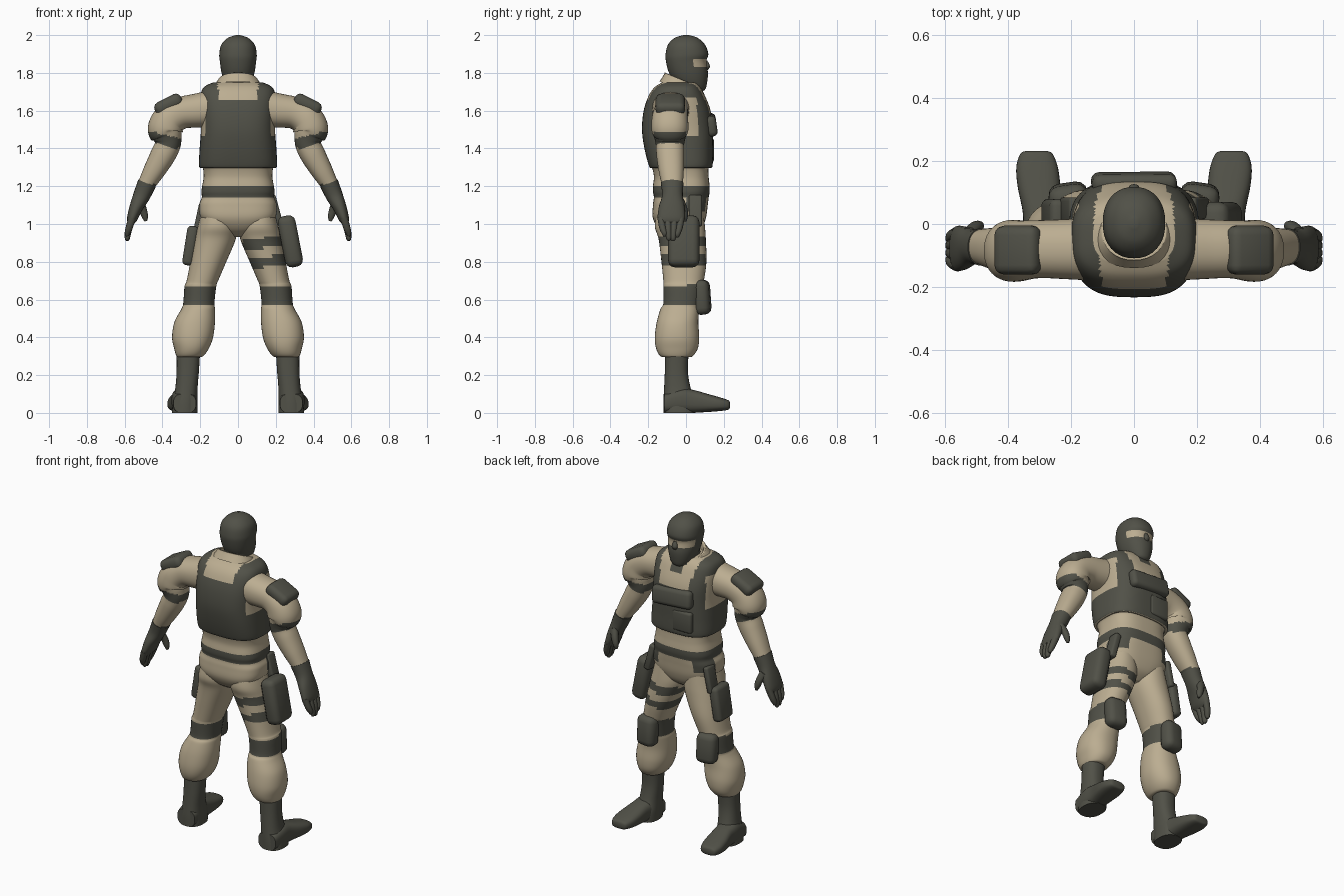
import bpy, bmesh, math
from mathutils import Vector, Matrix


def material(name, rgb):
    m = bpy.data.materials.new(name)
    m.diffuse_color = (*rgb, 1)
    return m


MATS = [material("tan cloth", (0.50, 0.42, 0.285)), material("dark gear", (0.082, 0.082, 0.064))]
TAN, DARK = 0, 1
X, Y, Z = Vector((1, 0, 0)), Vector((0, 1, 0)), Vector((0, 0, 1))


def finish(name, bm, rule):
    bmesh.ops.recalc_face_normals(bm, faces=bm.faces)
    for f in bm.faces:
        f.material_index = rule(f.calc_center_median()) if callable(rule) else rule
        f.smooth = True
    me = bpy.data.meshes.new(name)
    bm.to_mesh(me)
    bm.free()
    for m in MATS:
        me.materials.append(m)
    ob = bpy.data.objects.new(name, me)
    bpy.context.collection.objects.link(ob)
    bpy.context.view_layer.objects.active = ob
    ob.select_set(True)
    bpy.ops.object.shade_smooth_by_angle(angle=math.radians(50))
    ob.select_set(False)
    return ob


def spline(a, b, c, d, t):
    return 0.5 * (2*b + (c - a)*t + (2*a - 5*b + 4*c - d)*t*t + (3*b - a - 3*c + d)*t**3)


def loft(name, rings, rule, axes=None, power=2.2, sides=32, steps=5, cap=True, tilt=None):
    """Skin rings (x, y, z, half_u, half_v); without axes they follow the path."""
    n = len(rings)
    pts = []
    for i in range(n - 1):
        q = [rings[max(0, min(n - 1, i + k))] for k in (-1, 0, 1, 2)]
        for s in range(steps):
            pts.append([spline(*v, s / steps) for v in zip(*q)])
    pts.append(list(rings[-1]))
    bm = bmesh.new()
    rows = []
    for i, p in enumerate(pts):
        c = Vector(p[:3])
        if axes:
            u, v = axes
        else:
            t = Vector(pts[min(i + 1, len(pts) - 1)][:3]) - Vector(pts[max(i - 1, 0)][:3])
            v = Y
            u = v.cross(t).normalized()
        row = []
        for k in range(sides):
            a = 2 * math.pi * k / sides
            ca, sa = math.cos(a), math.sin(a)
            e = 2 / power
            co = c + u * p[3] * math.copysign(abs(ca)**e, ca) + v * p[4] * math.copysign(abs(sa)**e, sa)
            if tilt:
                co.z += tilt(co)
            row.append(bm.verts.new(co))
        rows.append(row)
    for r0, r1 in zip(rows, rows[1:]):
        for k in range(sides):
            j = (k + 1) % sides
            bm.faces.new((r0[k], r0[j], r1[j], r1[k]))
    if cap:
        bm.faces.new(rows[0])
        bm.faces.new(rows[-1])
    return finish(name, bm, rule)


def upright(rows, cx=0):
    """Rows (z, half_width, y_back, y_front) to rings."""
    return [(cx, (b + f) / 2, z, w, (f - b) / 2) for z, w, b, f in rows]


def box(name, loc, size, rule=DARK, rot=(0, 0, 0), bevel=0.025):
    bm = bmesh.new()
    bmesh.ops.create_cube(bm, size=1)
    bmesh.ops.scale(bm, vec=size, verts=bm.verts)
    bmesh.ops.bevel(bm, geom=bm.edges[:], offset=bevel, segments=3, profile=0.5, affect='EDGES')
    m = Matrix.Translation(loc)
    for ang, ax in zip(rot, "XYZ"):
        m = m @ Matrix.Rotation(math.radians(ang), 4, ax)
    bm.transform(m)
    return finish(name, bm, rule)


# Torso: trousers top, belt, shirt and vest
def torso_rule(p):
    x, y, z = abs(p.x), p.y, p.z
    if z < 1.3:
        hook = z > 1.07 and 0.12 < x and y > 0.0
        return DARK if 1.14 < z < 1.2 or (hook and z < 1.2) else TAN
    if y > 0 and z > 1.65 and x < (z - 1.64) * 0.6:
        return DARK
    if z > 1.46 and x > 0.175 and -0.17 < y < 0.06 and z < 1.67:
        return TAN
    neck = 1.66 if y < -0.04 else 1.58
    if z > neck and x < 0.095 + max(0, z - neck) * 0.2:
        return TAN
    return DARK if z < 1.75 else TAN


loft("torso", upright([
    (0.93, 0.03, -0.08, 0.03), (0.97, 0.12, -0.14, 0.08), (1.03, 0.195, -0.175, 0.105),
    (1.10, 0.205, -0.175, 0.115), (1.14, 0.192, -0.17, 0.12), (1.17, 0.194, -0.175, 0.125),
    (1.20, 0.19, -0.175, 0.125), (1.25, 0.182, -0.17, 0.12), (1.298, 0.187, -0.18, 0.12),
    (1.305, 0.206, -0.195, 0.14), (1.40, 0.203, -0.22, 0.142), (1.50, 0.196, -0.233, 0.142),
    (1.60, 0.198, -0.224, 0.13), (1.68, 0.198, -0.197, 0.10), (1.725, 0.18, -0.165, 0.075),
    (1.75, 0.13, -0.125, 0.05)]), torso_rule, (X, Y), power=2.9, sides=64, steps=6)

# Collar, higher at the back, and neck
loft("collar", [(0, -0.03, 1.70, 0.135, 0.11), (0, -0.02, 1.75, 0.108, 0.095),
                (0, -0.015, 1.757, 0.10, 0.10), (0, -0.015, 1.752, 0.09, 0.088),
                (0, -0.02, 1.69, 0.085, 0.08)], TAN, (X, Y), cap=False,
     tilt=lambda p: -0.42 * p.y - 0.004)
loft("neck", [(0, -0.03, 1.62, 0.07, 0.07), (0, -0.01, 1.82, 0.07, 0.07)], DARK, (X, Y))


# Masked head with eye opening
def head_rule(p):
    return TAN if p.y > 0.045 and 1.835 < p.z < 1.877 else DARK


loft("head", upright([
    (1.70, 0.03, 0.01, 0.085), (1.715, 0.052, -0.02, 0.103), (1.75, 0.072, -0.06, 0.112),
    (1.80, 0.087, -0.09, 0.116), (1.86, 0.096, -0.106, 0.108), (1.90, 0.099, -0.108, 0.118),
    (1.95, 0.088, -0.095, 0.10), (1.985, 0.054, -0.06, 0.062), (2.0, 0.012, -0.012, 0.016)]),
    head_rule, (X, Y), sides=40, steps=6)
loft("nose", [(0, 0.103, 1.865, 0.01, 0.01), (0, 0.112, 1.835, 0.018, 0.015),
              (0, 0.105, 1.815, 0.012, 0.01)], DARK, (X, Y), sides=12)

# Chest pouches
box("chest_pouch", (0, 0.132, 1.525), (0.27, 0.06, 0.11), rot=(8, 4, 0))
box("belly_pouch", (-0.07, 0.128, 1.39), (0.13, 0.04, 0.13), bevel=0.015)


# Limbs
def leg_rule(s):
    def rule(p):
        z = p.z
        if 0.57 < z < 0.67 + 0.01 * (p.y > 0):
            return DARK
        zz = z - 0.15 * (abs(p.x) - 0.15)
        if s > 0 and (0.775 < zz < 0.825 or 0.875 < zz < 0.93):
            return DARK
        return TAN
    return rule


def arm_rule(p):
    band = p.z - 0.25 * (p.x if p.x > 0 else -p.x) + 0.09
    if p.z < 1.21:
        return DARK
    return DARK if 1.41 < band < 1.465 and abs(p.x) > 0.27 else TAN


for s, side in ((-1, "left"), (1, "right")):
    def flip(rings):
        return [(s * r[0], *r[1:]) for r in rings]

    def limb(rows):
        # rows: (z, inner x, outer x, back y, front y)
        return [(s * (a + b) / 2, (c + d) / 2, z, (b - a) / 2, (d - c) / 2) for z, a, b, c, d in rows]

    # Trouser leg, bloused above the boot
    loft(side + "_leg", limb([
        (1.08, 0.02, 0.19, -0.15, 0.09), (0.99, 0.005, 0.212, -0.165, 0.10),
        (0.92, 0.012, 0.228, -0.145, 0.105), (0.80, 0.062, 0.252, -0.13, 0.108),
        (0.70, 0.105, 0.272, -0.12, 0.095), (0.67, 0.115, 0.283, -0.12, 0.09),
        (0.58, 0.125, 0.29, -0.12, 0.075), (0.55, 0.122, 0.30, -0.135, 0.07),
        (0.48, 0.122, 0.337, -0.155, 0.065), (0.40, 0.132, 0.349, -0.165, 0.07),
        (0.34, 0.155, 0.338, -0.158, 0.062), (0.30, 0.185, 0.325, -0.135, 0.035),
        (0.295, 0.21, 0.31, -0.1, 0.01)]), leg_rule(s), (X, Y), sides=40, steps=6)
    # Boot shaft and foot
    loft(side + "_boot_shaft", limb([
        (0.33, 0.20, 0.325, -0.11, 0.015), (0.22, 0.207, 0.325, -0.112, 0.01),
        (0.13, 0.214, 0.332, -0.116, 0.025), (0.06, 0.214, 0.345, -0.12, 0.05),
        (0.0, 0.214, 0.35, -0.12, 0.05)]), DARK, (X, Y), power=2.4)
    loft(side + "_foot", flip([
        (0.282, -0.115, 0.05, 0.06, 0.05), (0.285, -0.03, 0.065, 0.066, 0.065),
        (0.292, 0.04, 0.061, 0.062, 0.060), (0.302, 0.12, 0.052, 0.068, 0.047),
        (0.308, 0.18, 0.046, 0.066, 0.036), (0.31, 0.222, 0.042, 0.052, 0.026),
        (0.31, 0.232, 0.042, 0.035, 0.015)]), DARK, (X, Z), power=2.8)
    box(side + "_knee_pad", (s * 0.208, 0.083, 0.612), (0.125, 0.09, 0.185), rot=(4, 0, -s * 8), bevel=0.036)

    # Sleeve and forearm
    loft(side + "_arm", flip([
        (0.13, -0.08, 1.61, 0.10, 0.10), (0.22, -0.08, 1.60, 0.09, 0.095),
        (0.30, -0.08, 1.588, 0.085, 0.092), (0.36, -0.085, 1.555, 0.09, 0.096),
        (0.385, -0.085, 1.50, 0.093, 0.098), (0.375, -0.085, 1.465, 0.078, 0.085),
        (0.372, -0.085, 1.42, 0.068, 0.075), (0.40, -0.083, 1.36, 0.066, 0.073),
        (0.445, -0.078, 1.28, 0.057, 0.066), (0.485, -0.073, 1.21, 0.046, 0.056),
        (0.505, -0.072, 1.17, 0.043, 0.053)]), arm_rule, sides=40, steps=6)
    box(side + "_shoulder_pad", (s * 0.368, -0.083, 1.632), (0.155, 0.155, 0.075), rot=(0, s * 27, 0), bevel=0.03)

    # Glove: palm, fingers, thumb
    loft(side + "_palm", flip([
        (0.482, -0.073, 1.215, 0.05, 0.06), (0.51, -0.072, 1.15, 0.045, 0.055),
        (0.538, -0.076, 1.09, 0.036, 0.068), (0.56, -0.078, 1.03, 0.028, 0.072),
        (0.568, -0.078, 1.005, 0.018, 0.06)]), DARK, sides=24)
    for k in range(4):
        y = -0.132 + 0.035 * k
        end = (0.935, 0.913, 0.91, 0.93)[k]
        yt = -0.08 + (y + 0.08) * 0.65
        loft(f"{side}_finger_{k + 1}", flip([
            (0.56, y, 1.03, 0.02, 0.019), (0.578, (y + yt) / 2, 0.975, 0.018, 0.018),
            (0.586, yt, end + 0.015, 0.014, 0.015), (0.586, yt, end, 0.006, 0.007)]), DARK, sides=12, steps=3)
    loft(side + "_thumb", flip([
        (0.525, -0.035, 1.13, 0.025, 0.025), (0.505, -0.012, 1.08, 0.021, 0.02),
        (0.493, -0.006, 1.04, 0.017, 0.016), (0.488, -0.006, 1.015, 0.007, 0.008)]), DARK, sides=12, steps=3)

# Thigh holster with its hanger, and pouch on the other leg
box("holster", (0.277, -0.012, 0.908), (0.095, 0.165, 0.275), rot=(0, -11, 0), bevel=0.035)
box("holster_hanger", (0.2, 0.05, 1.07), (0.04, 0.07, 0.17), rot=(0, -15, 0), bevel=0.012)
box("thigh_pouch", (-0.252, 0.01, 0.885), (0.06, 0.14, 0.21), rot=(0, 9, 0), bevel=0.022)
box("pouch_hanger", (-0.205, 0.045, 1.03), (0.035, 0.08, 0.16), rot=(0, 12, 0), bevel=0.012)
